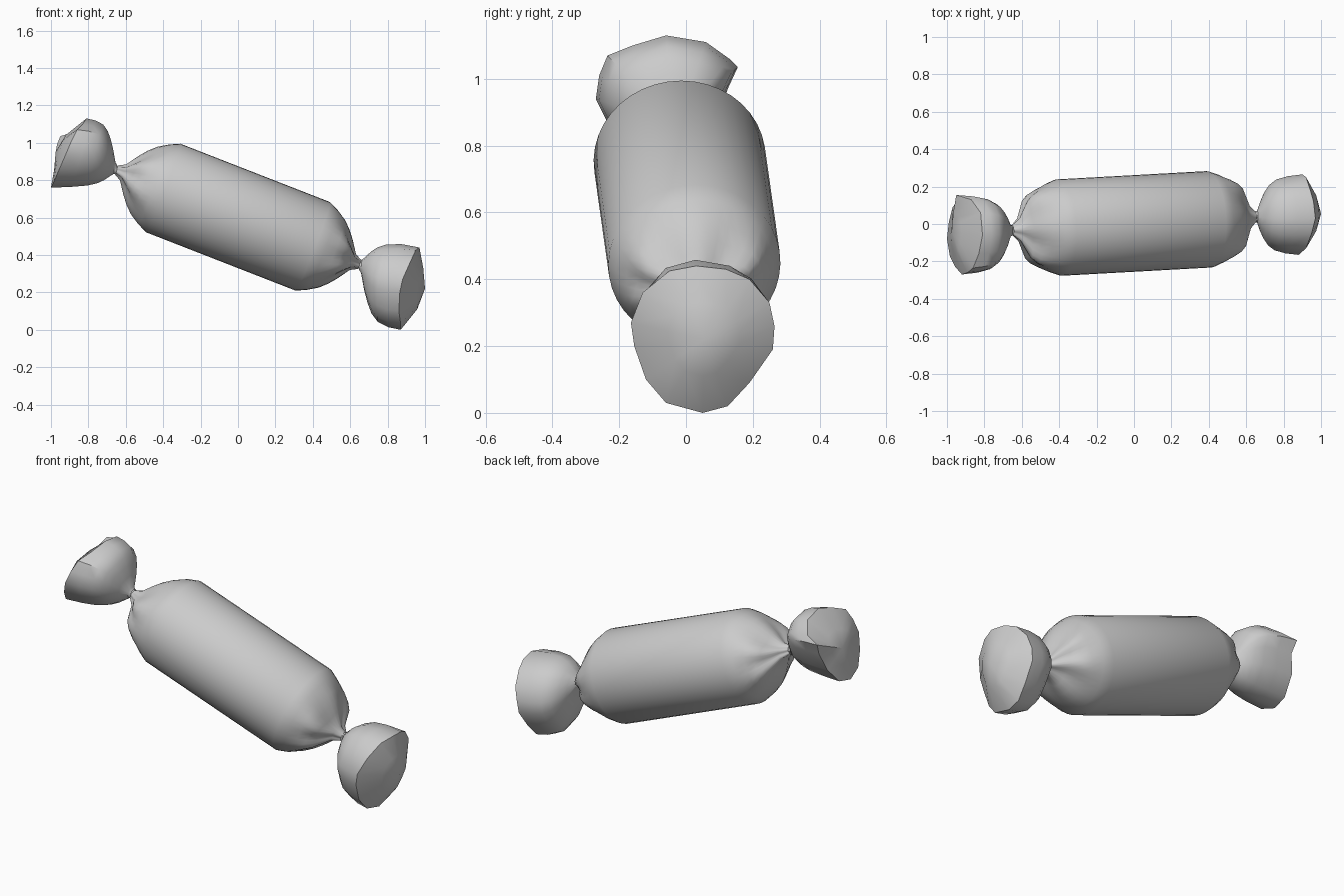
import bpy, bmesh, math
from mathutils import Vector

if "Cube" in bpy.data.objects:
    bpy.data.objects.remove(bpy.data.objects["Cube"])

MID = Vector((0, 0.003, 0.602))
AXIS = Vector((1, 0.055, -0.39)).normalized()
SIDE = Vector((0, 0, 1)).cross(AXIS).normalized()
UP = AXIS.cross(SIDE)


def loft(name, rings, tip=None, sharp=40):
    """Skin a list of equal-sized rings, optionally closing the last with a tip."""
    bm = bmesh.new()
    loops = [[bm.verts.new(p) for p in r] for r in rings]
    n = len(loops[0])
    for a, b in zip(loops, loops[1:]):
        for i in range(n):
            j = (i + 1) % n
            bm.faces.new((a[i], a[j], b[j], b[i]))
    if tip:
        c = bm.verts.new(tip)
        for i in range(n):
            bm.faces.new((loops[-1][i], loops[-1][(i + 1) % n], c))
    bmesh.ops.recalc_face_normals(bm, faces=bm.faces)
    me = bpy.data.meshes.new(name)
    bm.to_mesh(me)
    bm.free()
    ob = bpy.data.objects.new(name, me)
    bpy.context.collection.objects.link(ob)
    bpy.ops.object.select_all(action='DESELECT')
    ob.select_set(True)
    bpy.context.view_layer.objects.active = ob
    bpy.ops.object.shade_smooth_by_angle(angle=math.radians(sharp))
    return ob


# Wrapped body: cylinder with gathered, folded ends (distance, up radius, side radius, fold)
CAP = [(0.70, 0.024, 0.026, 0), (0.66, 0.04, 0.06, 0.15), (0.615, 0.10, 0.155, 0.12),
       (0.58, 0.145, 0.192, 0.07), (0.54, 0.188, 0.215, 0.03),
       (0.485, 0.228, 0.238, 0), (0.43, 0.254, 0.258, 0)]
stations = [(-s, a, b, f) for s, a, b, f in CAP] + CAP[::-1]
N = 40
body = []
for s, a, b, fold in stations:
    ring = []
    for i in range(N):
        t = 2 * math.pi * i / N
        k = 1 + fold * math.cos(6 * t)
        ring.append(MID + AXIS * s + UP * (a * k * math.cos(t)) + SIDE * (b * k * math.sin(t)))
    body.append(ring)
loft("wrapped_body", body)

# Flared twist tails: from the pinch out to an uneven rim, then a shallow end face
FLARE = [(0, 0.1), (0.05, 0.18), (0.12, 0.38), (0.2, 0.58), (0.3, 0.75),
         (0.45, 0.88), (0.7, 0.96), (1, 1)]


def tail(name, pinch, rim, centre, bump):
    rim = [Vector(p) for p in rim]
    centre = Vector(centre)
    rings = []
    for t, f in FLARE:
        ring = []
        for p in rim:
            d = p - pinch
            r = math.hypot(d.y, d.z)
            k = f + bump * math.sin(math.pi * t) * max(0, d.z) / r
            # keep the neck round before it spreads to the rim outline
            neck = max(0.0, 1 - t / 0.1)
            m = k * (1 - neck) + neck * 0.028 / r
            ring.append(pinch + Vector((d.x * t, d.y * m, d.z * m)))
        rings.append(ring)
    inner = []
    for p in rim:
        q = p.lerp(centre, 0.5)
        q.x = p.x + (centre.x - p.x) * 0.68
        inner.append(q)
    loft(name, rings + [inner], centre, 38)


tail("right_twist", MID + AXIS * 0.695,
     [(.97, .03, .44), (.96, .12, .43), (.94, .19, .40), (.92, .25, .33), (.90, .265, .26),
      (.89, .26, .19), (.88, .19, .09), (.87, .125, .02), (.87, .05, 0), (.87, -.06, .03),
      (.86, -.12, .10), (.865, -.155, .20), (.88, -.165, .27), (.92, -.13, .36),
      (.95, -.05, .425)],
     (1.0, .055, .22), 0.3)
tail("left_twist", MID - AXIS * 0.695,
     [(-.81, -.06, 1.13), (-.82, .06, 1.11), (-.87, .13, 1.06), (-.95, .155, 1.035),
      (-.94, .125, .97), (-.97, .09, .87), (-.99, .01, .78), (-1, -.08, .76),
      (-.985, -.17, .79), (-.955, -.23, .86), (-.92, -.27, .94), (-.89, -.26, 1.01),
      (-.86, -.235, 1.07), (-.83, -.16, 1.10)],
     (-.975, -.04, .95), 0)
